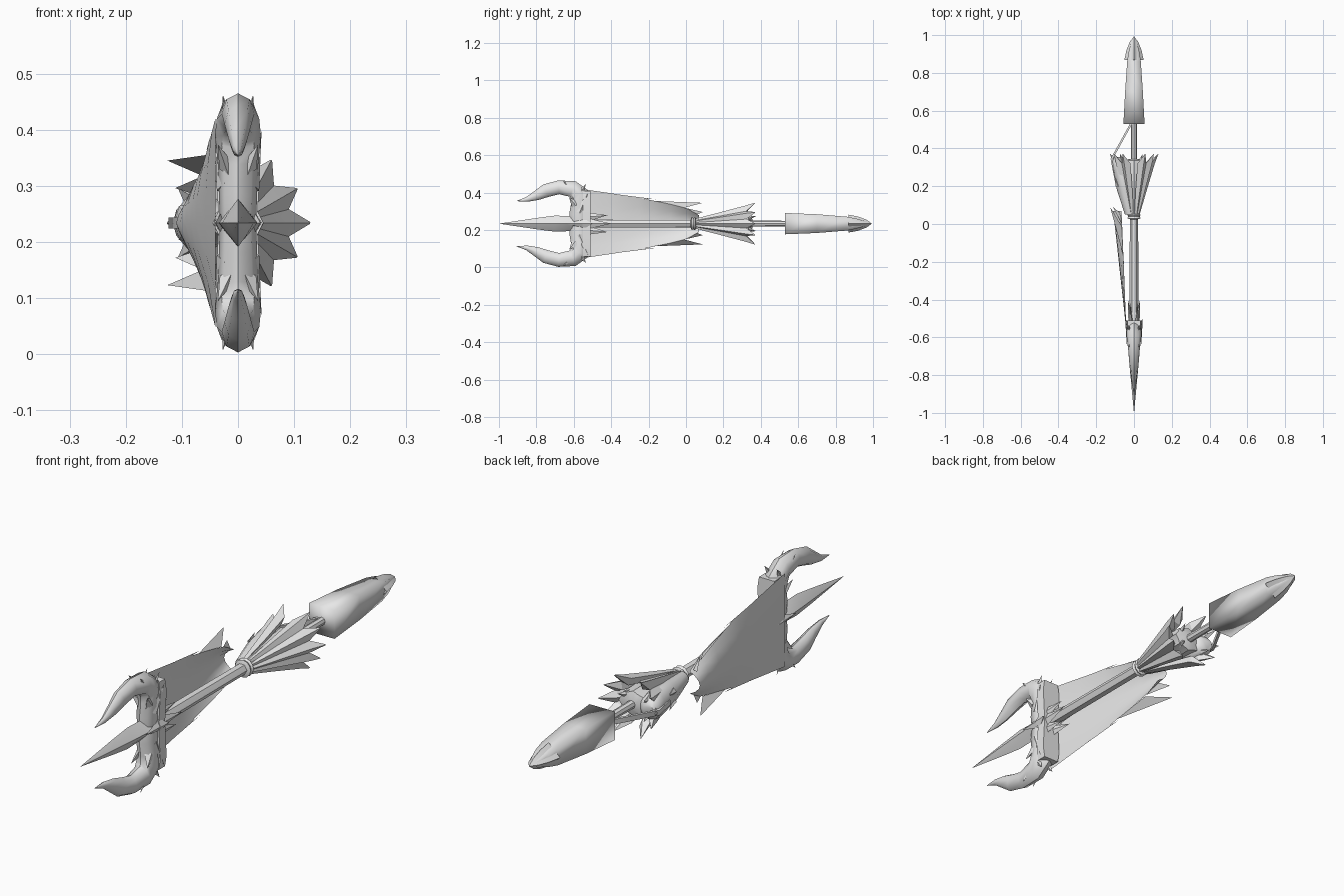
import bpy, bmesh, math
from mathutils import Vector

if "Cube" in bpy.data.objects:
    bpy.data.objects.remove(bpy.data.objects["Cube"])

C = 0.234  # height of the long axis
steel = bpy.data.materials.new("plain grey")
steel.diffuse_color = (0.8, 0.8, 0.8, 1)
steel.use_nodes = True
steel.node_tree.nodes["Principled BSDF"].inputs["Base Color"].default_value = steel.diffuse_color


def finish(name, bm, angle=40, solid=True):
    if solid:
        bmesh.ops.recalc_face_normals(bm, faces=bm.faces)
    me = bpy.data.meshes.new(name)
    bm.to_mesh(me)
    bm.free()
    me.materials.append(steel)
    me.polygons.foreach_set("use_smooth", [True] * len(me.polygons))
    me.set_sharp_from_angle(angle=math.radians(angle))
    ob = bpy.data.objects.new(name, me)
    bpy.context.collection.objects.link(ob)
    return ob


def skin(bm, rings):
    """Join equal rings of points into a capped tube."""
    vs = [[bm.verts.new(p) for p in r] for r in rings]
    n = len(vs[0])
    for a, b in zip(vs, vs[1:]):
        for i in range(n):
            bm.faces.new((a[i], a[(i + 1) % n], b[(i + 1) % n], b[i]))
    bm.faces.new(vs[0])
    bm.faces.new(vs[-1])


def lathe(name, prof, n, turn=0.0, angle=40, flute=0.0):
    """prof: (y, x radius, z radius[, x centre]); flute shrinks every other point."""
    bm = bmesh.new()
    rings = []
    for y, rx, rz, *cx in prof:
        ring = []
        for i in range(n):
            a = 2 * math.pi * i / n + turn
            k = 1 - flute * (i % 2)
            ring.append((sum(cx) + rx * k * math.cos(a), y, C + rz * k * math.sin(a)))
        rings.append(ring)
    skin(bm, rings)
    return finish(name, bm, angle)


def spike(bm, base, tip, side, wide, thick):
    """Four-sided crystal from base to tip; side gives the broad direction."""
    base, tip = Vector(base), Vector(tip)
    d = (tip - base).normalized()
    s = Vector(side)
    s = (s - d * s.dot(d)).normalized()
    t = d.cross(s)
    ring = [bm.verts.new(base + v) for v in (s * wide, t * thick, -s * wide, -t * thick)]
    top = bm.verts.new(tip)
    for i in range(4):
        bm.faces.new((ring[i], ring[(i + 1) % 4], top))
    bm.faces.new(ring)


# Shaft, collars and grip rod
lathe("shaft", [(-0.52, .024, .024), (0.05, .022, .022)], 12, 0, 30, 0.12)
lathe("collar", [(0.025, .022, .022), (0.03, .035, .035), (0.04, .03, .03), (0.048, .036, .036), (0.055, .025, .025)], 12)
lathe("grip_rod", [(0.30, .017, .017), (0.56, .015, .015)], 8)

# Square tapering end blade with an arrow-like barbed tip
q = math.sqrt(2)
lathe("end_blade", [(0.53, .056 * q, .057 * q), (0.70, .047 * q, .05 * q), (0.86, .036 * q, .037 * q),
                    (0.91, .029 * q, .027 * q), (0.96, .015 * q, .013 * q), (0.985, .001, .001)], 4, math.pi / 4, 100)
lathe("end_barbs", [(0.905, .02, .02), (0.868, .051, .048), (0.92, .04, .038), (0.965, .022, .021), (0.992, .001, .001)],
      4, 0, 60)

# Flared guard body and broad petals
lathe("guard_body", [(0.04, .025, .025), (0.13, .044, .038), (0.24, .064, .052), (0.335, .064, .05), (0.345, .02, .02)],
      16, 0, 35, 0.12)
bm = bmesh.new()
for deg, rad in [(0, .128), (30, .121), (62, .126), (118, .126), (150, .121), (180, .126),
                 (210, .121), (242, .126), (298, .126), (330, .121)]:
    a = math.radians(deg)
    r = Vector((math.cos(a), 0, math.sin(a)))
    s = Vector((-math.sin(a), 0, math.cos(a)))
    rings = []
    for y, rr, w, th in [(0.05, .022, .008, .008), (0.18, .052, .018, .016),
                         (0.32, .088, .026, .022), (0.37, rad, .002, .001)]:
        c = Vector((0, y, C)) + r * rr
        rings.append([c + s * w, c + r * th, c - s * w, c - r * th])
    skin(bm, rings)
finish("guard_petals", bm, 30)

# Rounded shell over the left side of the guard, with thorns
lathe("guard_shell", [(.05, .028, .025, -.02), (.18, .042, .045, -.048), (.29, .046, .055, -.066),
                      (.335, .044, .045, -.072), (.355, .025, .025, -.08)], 12, 0, 50)
bm = bmesh.new()
for s in (-1, 1):
    spike(bm, (-.085, .20, C + s * .02), (-.106, .255, C + s * .03), (0, 0, 1), .014, .012)
    spike(bm, (-.06, .32, C + s * .03), (-.075, .375, C + s * .04), (0, 0, 1), .016, .014)
    spike(bm, (.03, .32, C + s * .025), (.045, .37, C + s * .04), (0, 0, 1), .016, .014)
finish("guard_thorns", bm)

# Thin strut from the guard to the end blade
bm = bmesh.new()
skin(bm, [[(x - .006, y, C - .01), (x + .006, y, C - .01), (x + .006, y, C + .01), (x - .006, y, C + .01)]
          for x, y in [(-.10, .25), (-.118, .345), (-.01, .54)]])
finish("guard_strut", bm)

# Curved outer prongs, built from the crossbar middle to the hooked tip
path = [(-.57, -.01, .045, .032), (-.57, .05, .054, .034), (-.565, .105, .05, .036), (-.57, .155, .052, .041),
        (-.605, .185, .044, .038), (-.68, .194, .037, .029), (-.75, .176, .036, .024), (-.80, .150, .026, .017),
        (-.85, .130, .013, .010), (-.905, .121, .001, .001)]
for sgn, label in ((1, "upper"), (-1, "lower")):
    bm = bmesh.new()
    rings = []
    for i, (y, z, h, w) in enumerate(path):
        p, q2 = path[max(i - 1, 0)], path[min(i + 1, len(path) - 1)]
        t = Vector((0, q2[0] - p[0], q2[1] - p[1])).normalized()
        nrm = Vector((0, -t.z, t.y))
        ring = []
        for k in range(8):
            a = k * math.pi / 4
            v = Vector((0, y, z)) + nrm * h * math.cos(a) + Vector((1, 0, 0)) * w * math.sin(a)
            ring.append((v.x, v.y, C + sgn * v.z))
        rings.append(ring)
    skin(bm, rings)
    finish(label + "_prong", bm, 45)
    # Scale-like horns on the prong
    bm = bmesh.new()
    for m in (-1, 1):
        for b, tip in [((.018, -.60, .165), (.027, -.655, .228)), ((.022, -.575, .15), (.027, -.535, .211)),
                       ((.024, -.57, .06), (.042, -.525, .165)), ((.02, -.59, .10), (.036, -.625, .14))]:
            spike(bm, (m * b[0], b[1], C + sgn * b[2]), (m * tip[0], tip[1], C + sgn * tip[2]), (0, 1, .3), .024, .014)
    finish(label + "_horns", bm)

# Flat back of the crossbar
bm = bmesh.new()
skin(bm, [[(-w, y, C + z) for y in (-.55, -.51)] + [(w, y, C + z) for y in (-.51, -.55)]
          for z, w in [(-.175, .034), (-.13, .041), (0, .034), (.13, .041), (.175, .034)]])
finish("crossbar", bm)

# Central spike, side bosses and feathers behind the crossbar
lathe("central_spike", [(-.52, .036, .035), (-.62, .034, .040), (-.70, .028, .043),
                        (-.80, .019, .030), (-.995, .0008, .0008)], 8, 0, 30, 0.25)
bm = bmesh.new()
for m in (-1, 1):
    spike(bm, (m * .025, -.53, C), (m * .04, -.64, C), (0, 0, 1), .028, .018)
    spike(bm, (m * .03, -.55, C), (m * .046, -.50, C), (0, 0, 1), .03, .016)
    spike(bm, (m * .016, -.53, C), (m * .032, -.40, C), (0, 0, 1), .03, .014)
    for n in (-1, 1):
        spike(bm, (m * .015, -.53, C + n * .035), (m * .02, -.42, C + n * .045), (0, 0, 1), .025, .01)
finish("boss_spikes", bm)


# Thin torn sheet along the left side, bowed outward at its middle
def sheet_x(y, f):
    t = max(0, (y + .57) / .6)
    return -.04 - .024 * t - .042 * t * (1 - f * f)


bm = bmesh.new()
cols = [(-.57, .187), (-.40, .162), (-.25, .139), (-.17, .122), (-.08, .103), (.0, .083), (.07, .045)]
fr = [-1, -.66, -.33, 0, .33, .66, 1]
grid = [[bm.verts.new((sheet_x(y, f), y, C + f * h)) for f in fr] for y, h in cols]
for a, b in zip(grid, grid[1:]):
    for i in range(6):
        bm.faces.new((a[i], b[i], b[i + 1], a[i + 1]))
for s in (-1, 1):  # ragged teeth on the edge
    for tri in [((-.05, -.34, .153), (-.053, -.22, .133), (-.056, -.16, .130)),
                ((-.056, -.17, .121), (-.066, -.01, .085), (-.126, .09, .111)),
                ((-.064, -.0, .083), (-.075, .06, .05), (-.112, .09, .062))]:
        bm.faces.new([bm.verts.new((x, y, C + s * z)) for x, y, z in tri][::s])
finish("torn_sheet", bm, 30, False)
